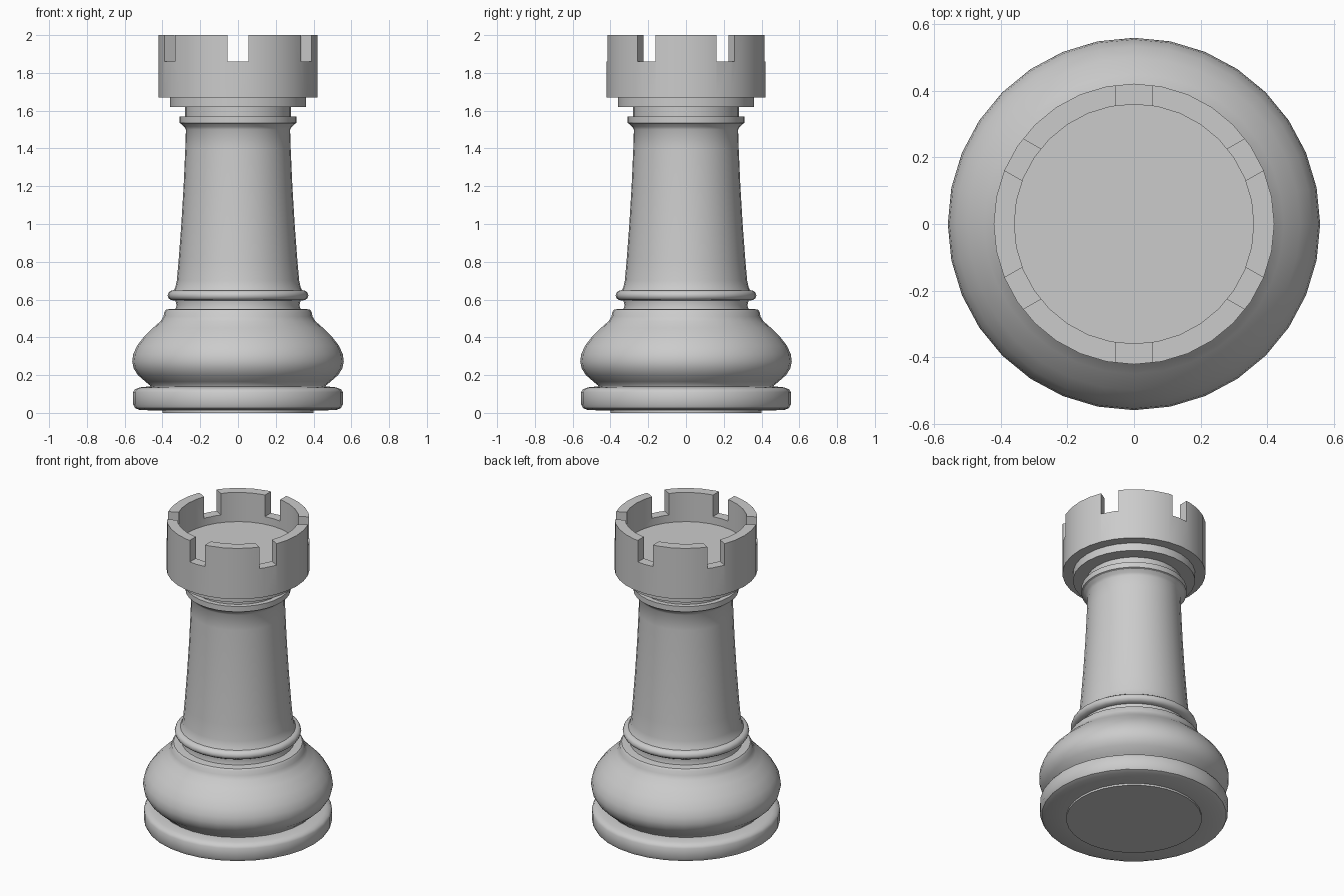
import bpy
import bmesh
from math import radians, tau
from mathutils import Matrix, Vector

SIDES = 32

default_cube = bpy.data.objects.get("Cube")
if default_cube:
    bpy.data.objects.remove(default_cube, do_unlink=True)


def add_object(name, bm):
    """Turn a bmesh into a linked object."""
    bmesh.ops.recalc_face_normals(bm, faces=bm.faces)
    mesh = bpy.data.meshes.new(name)
    bm.to_mesh(mesh)
    bm.free()
    obj = bpy.data.objects.new(name, mesh)
    bpy.context.collection.objects.link(obj)
    return obj


def shade(obj, angle=40):
    bpy.ops.object.select_all(action="DESELECT")
    obj.select_set(True)
    bpy.context.view_layer.objects.active = obj
    bpy.ops.object.shade_smooth_by_angle(angle=radians(angle))


def lathe(name, profile):
    """Spin a (radius, height) profile into a closed solid about z."""
    bm = bmesh.new()
    points = [(0, profile[0][1]), *profile, (0, profile[-1][1])]
    verts = [bm.verts.new((r, 0, z)) for r, z in points]
    edges = [bm.edges.new(pair) for pair in zip(verts, verts[1:])]
    bmesh.ops.spin(bm, geom=verts + edges, cent=(0, 0, 0), axis=(0, 0, 1),
                   angle=tau, steps=SIDES, use_merge=False)
    bmesh.ops.remove_doubles(bm, verts=bm.verts, dist=0.0005)
    return add_object(name, bm)


# Foot with its raised underside disc
shade(lathe("foot_pad", [(0.4, 0), (0.4, 0.03)]))
shade(lathe("foot", [
    (0.4, 0.012), (0.52, 0.015), (0.545, 0.025), (0.555, 0.045),
    (0.555, 0.11), (0.545, 0.125), (0.52, 0.135), (0.47, 0.14)]))

# Swelling base
shade(lathe("base_bulge", [
    (0.46, 0.12), (0.465, 0.145), (0.49, 0.165), (0.53, 0.2),
    (0.552, 0.235), (0.56, 0.27), (0.555, 0.31), (0.535, 0.355),
    (0.5, 0.4), (0.45, 0.45), (0.41, 0.485), (0.395, 0.51),
    (0.39, 0.535), (0.38, 0.547), (0.36, 0.55)]))

# Groove and rounded ring under the shaft
shade(lathe("lower_groove", [(0.335, 0.54), (0.325, 0.57), (0.335, 0.61)]))
shade(lathe("lower_ring", [
    (0.33, 0.595), (0.355, 0.597), (0.368, 0.607), (0.373, 0.622),
    (0.368, 0.637), (0.355, 0.647), (0.33, 0.65)]))

# Tapering shaft, flared at both ends
shade(lathe("shaft", [
    (0.345, 0.64), (0.332, 0.665), (0.324, 0.7), (0.315, 0.8),
    (0.3, 1), (0.288, 1.2), (0.279, 1.4), (0.276, 1.5),
    (0.285, 1.515), (0.3, 1.53), (0.3, 1.545)]))

# Stepped collar under the crown
shade(lathe("upper_ring", [(0.3, 1.53), (0.31, 1.535), (0.31, 1.57)]))
shade(lathe("neck", [(0.28, 1.56), (0.28, 1.63)]))
shade(lathe("collar", [(0.36, 1.62), (0.36, 1.68)]))

# Hollow crown
crown = lathe("crown", [
    (0.422, 1.67), (0.422, 2), (0.36, 2), (0.36, 1.81)])

# Six battlement gaps cut through the crown wall
bm = bmesh.new()
for i in range(6):
    spin = Matrix.Rotation(tau * (i + 0.5) / 6, 4, "Z")
    place = Matrix.Translation(Vector((0.4, 0, 1.96)))
    size = Matrix.Diagonal((0.2, 0.11, 0.2, 1))
    bmesh.ops.create_cube(bm, size=1, matrix=spin @ place @ size)
cutter = add_object("gap_cutter", bm)
cutter.hide_render = True

cut = crown.modifiers.new("battlements", "BOOLEAN")
cut.operation = "DIFFERENCE"
cut.solver = "EXACT"
cut.object = cutter
bpy.context.view_layer.objects.active = crown
bpy.ops.object.modifier_apply(modifier=cut.name)
bpy.data.objects.remove(cutter, do_unlink=True)
shade(crown, 30)
